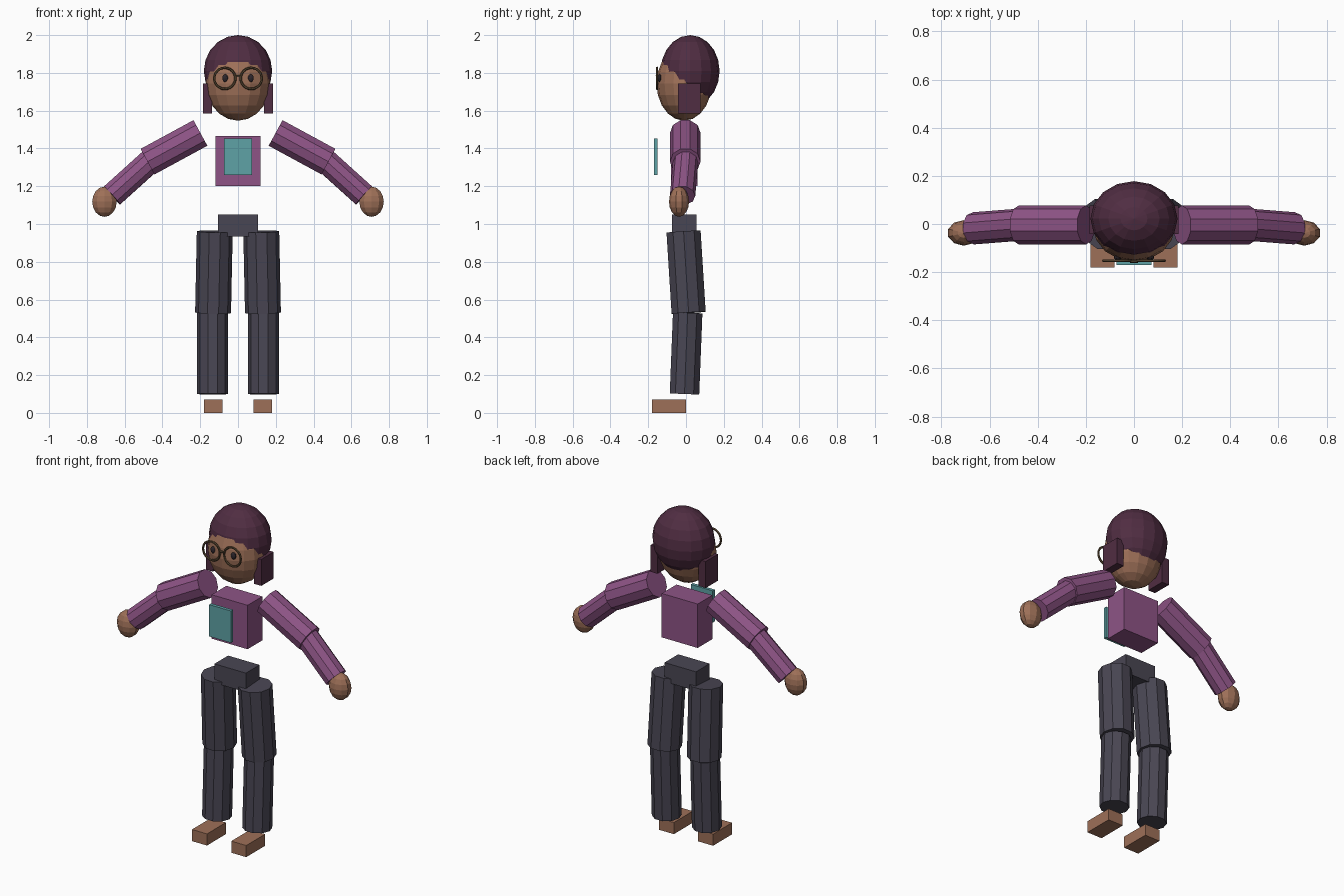
import bpy, bmesh, math
from mathutils import Vector, Matrix

if "Cube" in bpy.data.objects:
    bpy.data.objects.remove(bpy.data.objects["Cube"])


def material(name, r, g, b):
    lin = [((c / 255 + 0.055) / 1.055) ** 2.4 for c in (r, g, b)]
    m = bpy.data.materials.new(name)
    m.diffuse_color = (*lin, 1)
    m.use_nodes = True
    m.node_tree.nodes["Principled BSDF"].inputs["Base Color"].default_value = m.diffuse_color
    return m


SKIN = material("skin brown", 158, 112, 88)
HAIR = material("dark plum hair", 80, 45, 66)
SHIRT = material("purple shirt", 142, 84, 134)
TROUSERS = material("slate trousers", 73, 70, 83)
TEAL = material("teal badge", 95, 162, 166)
FRAME = material("olive brown frame", 92, 74, 52)
EYE = material("dark eye", 45, 38, 44)


def finish(name, bm, mat):
    bmesh.ops.recalc_face_normals(bm, faces=bm.faces)
    me = bpy.data.meshes.new(name)
    bm.to_mesh(me)
    bm.free()
    me.materials.append(mat)
    ob = bpy.data.objects.new(name, me)
    bpy.context.collection.objects.link(ob)
    return ob


def box(name, lo, hi, mat):
    bm = bmesh.new()
    lo, hi = Vector(lo), Vector(hi)
    size = hi - lo
    bmesh.ops.create_cube(bm, size=1, matrix=Matrix.Translation((lo + hi) / 2)
                          @ Matrix.Diagonal((*size, 1)))
    return finish(name, bm, mat)


def ball(name, centre, radii, mat, seg=16, rings=10):
    bm = bmesh.new()
    bmesh.ops.create_uvsphere(bm, u_segments=seg, v_segments=rings, radius=1,
                              matrix=Matrix.Translation(centre)
                              @ Matrix.Diagonal((*radii, 1)))
    return finish(name, bm, mat)


def limb(name, a, b, r, mat, turn=0, sides=10):
    """Capped prism from point a to point b."""
    bm = bmesh.new()
    a, b = Vector(a), Vector(b)
    d = a - b
    rot = Vector((0, 0, 1)).rotation_difference(d).to_matrix().to_4x4()
    bmesh.ops.create_cone(bm, cap_ends=True, segments=sides, radius1=r, radius2=r,
                          depth=d.length, matrix=Matrix.Translation((a + b) / 2)
                          @ rot @ Matrix.Rotation(turn, 4, 'Z'))
    return finish(name, bm, mat)


def ring(name, centre, major, minor, mat, n=24, m=6):
    """Torus facing the front."""
    bm = bmesh.new()
    rows = []
    for i in range(n):
        t = 2 * math.pi * i / n
        row = []
        for j in range(m):
            p = 2 * math.pi * j / m
            rad = major + minor * math.cos(p)
            row.append(bm.verts.new(Vector(centre) + Vector(
                (rad * math.cos(t), minor * math.sin(p), rad * math.sin(t)))))
        rows.append(row)
    for i in range(n):
        for j in range(m):
            u, v = rows[i], rows[(i + 1) % n]
            bm.faces.new((u[j], v[j], v[(j + 1) % m], u[(j + 1) % m]))
    return finish(name, bm, mat)


# Body blocks
box("torso", (-0.12, -0.08, 1.20), (0.12, 0.06, 1.465), SHIRT)
box("chest_badge", (-0.073, -0.17, 1.26), (0.073, -0.15, 1.452), TEAL)
box("hips", (-0.105, -0.075, 0.935), (0.105, 0.055, 1.05), TROUSERS)

# Head and hair cap
ball("head", (0, -0.01, 1.743), (0.17, 0.146, 0.196), SKIN)
ball("hair_cap", (0, 0.022, 1.81), (0.181, 0.156, 0.19), HAIR)

# Glasses bridge
limb("glasses_bridge", (-0.016, -0.155, 1.785), (0.016, -0.155, 1.785), 0.006, FRAME, sides=6)

# Paired parts
for s, side in ((-1, "right"), (1, "left")):
    box(side + "_hair_lock", (s * 0.161 - 0.024, -0.042, 1.585),
        (s * 0.161 + 0.024, 0.076, 1.745), HAIR)
    ball(side + "_eye", (s * 0.068, -0.139, 1.772), (0.016, 0.012, 0.021), EYE, 10, 8)
    ring(side + "_lens_rim", (s * 0.07, -0.153, 1.771), 0.056, 0.0065, FRAME)

    # Arm
    limb(side + "_upper_arm", (s * 0.199, -0.004, 1.482), (s * 0.479, -0.004, 1.33),
         0.081, SHIRT)
    limb(side + "_forearm", (s * 0.464, -0.002, 1.334), (s * 0.667, -0.018, 1.151),
         0.067, SHIRT)
    ball(side + "_hand", (s * 0.707, -0.037, 1.118), (0.068, 0.053, 0.08), SKIN, 10, 8)

    # Leg and foot
    limb(side + "_thigh", (s * 0.123, -0.013, 0.96), (s * 0.132, 0.014, 0.53),
         0.095, TROUSERS, math.pi / 2)
    limb(side + "_shin", (s * 0.134, 0.009, 0.53), (s * 0.134, -0.008, 0.10),
         0.082, TROUSERS, math.pi / 2)
    box(side + "_foot", (s * 0.131 - 0.05, -0.18, 0), (s * 0.131 + 0.05, 0, 0.07), SKIN)
